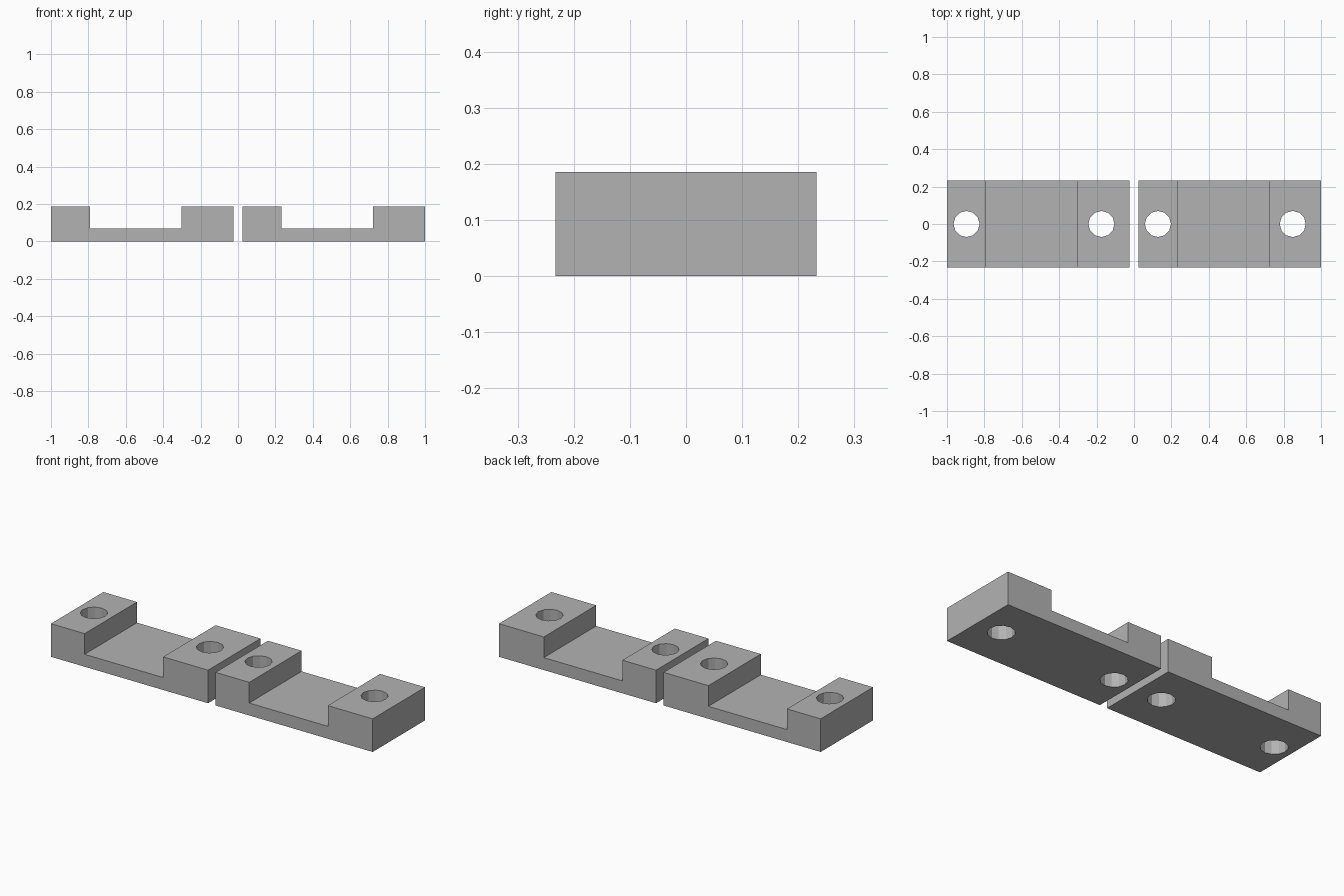
import bpy
import bmesh
import math
from mathutils import Matrix

cube = bpy.data.objects.get("Cube")
if cube:
    bpy.data.objects.remove(cube, do_unlink=True)

U = 2 / 86            # one design unit: the pair spans 86 units
LENGTH, DEPTH, HEIGHT, FLOOR = 42, 20, 8, 3
STEP_A, STEP_B = 9, 30
HOLES = (4.5, 35.5)
HOLE_RADIUS, HOLE_SIDES = 3, 12

grey = bpy.data.materials.new("plain grey")
grey.use_nodes = True
colour = (0.45, 0.45, 0.45, 1)
grey.diffuse_color = colour
grey.node_tree.nodes["Principled BSDF"].inputs["Base Color"].default_value = colour


def add_object(name, bm):
    bmesh.ops.recalc_face_normals(bm, faces=bm.faces)
    mesh = bpy.data.meshes.new(name)
    bm.to_mesh(mesh)
    bm.free()
    mesh.materials.append(grey)
    obj = bpy.data.objects.new(name, mesh)
    bpy.context.collection.objects.link(obj)
    return obj


def bracket(name, left):
    # Stepped side profile, extruded from front to back
    profile = [(0, 0), (LENGTH, 0), (LENGTH, HEIGHT), (STEP_B, HEIGHT),
               (STEP_B, FLOOR), (STEP_A, FLOOR), (STEP_A, HEIGHT), (0, HEIGHT)]
    bm = bmesh.new()
    face = bm.faces.new([bm.verts.new(((left + x) * U, -DEPTH / 2 * U, z * U))
                         for x, z in profile])
    side = bmesh.ops.extrude_face_region(bm, geom=[face])
    verts = [v for v in side["geom"] if isinstance(v, bmesh.types.BMVert)]
    bmesh.ops.translate(bm, vec=(0, DEPTH * U, 0), verts=verts)
    body = add_object(name, bm)

    # Screw holes through both raised ends
    bm = bmesh.new()
    for x in HOLES:
        place = Matrix.Translation(((left + x) * U, 0, HEIGHT / 2 * U))
        bmesh.ops.create_cone(bm, cap_ends=True, segments=HOLE_SIDES,
                              radius1=HOLE_RADIUS * U, radius2=HOLE_RADIUS * U,
                              depth=HEIGHT * 2 * U,
                              matrix=place @ Matrix.Rotation(math.pi / 2, 4, "Z"))
    cutter = add_object(name + "_hole_cutter", bm)
    cutter.hide_render = True
    cutter.hide_viewport = True
    cut = body.modifiers.new("screw holes", "BOOLEAN")
    cut.operation = "DIFFERENCE"
    cut.solver = "EXACT"
    cut.object = cutter


# Two matching brackets with a narrow gap between them
bracket("right_bracket", -43)
bracket("left_bracket", 1)
